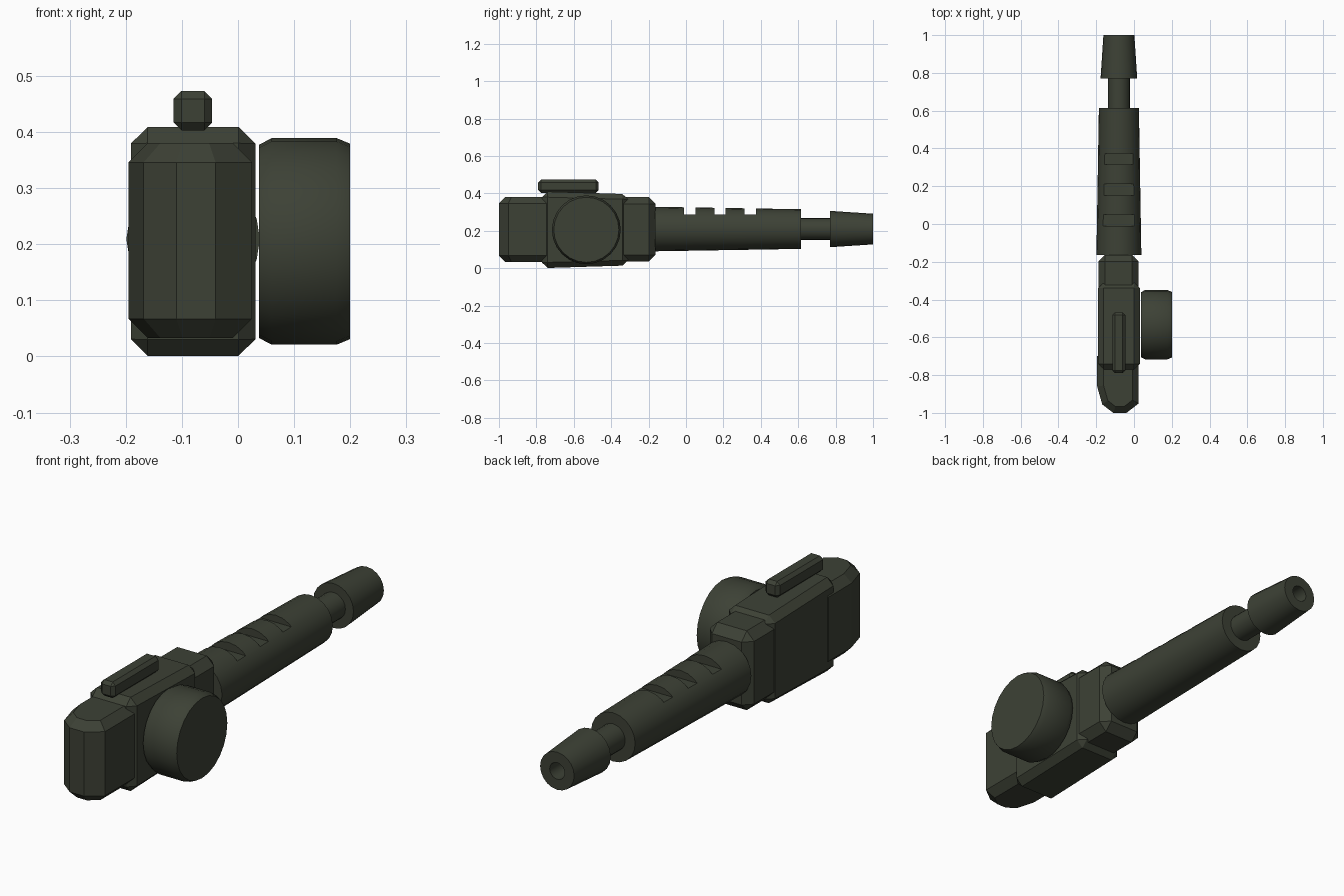
import bpy, bmesh, math
from mathutils import Vector

if "Cube" in bpy.data.objects:
    bpy.data.objects.remove(bpy.data.objects["Cube"], do_unlink=True)

olive = bpy.data.materials.new("dark olive")
olive.use_nodes = True
COLOUR = (0.046, 0.053, 0.036, 1)
olive.diffuse_color = COLOUR
bsdf = next(n for n in olive.node_tree.nodes if n.type == 'BSDF_PRINCIPLED')
bsdf.inputs["Base Color"].default_value = COLOUR
bsdf.inputs["Roughness"].default_value = 0.8


def finish(name, bm, smooth=False):
    bmesh.ops.recalc_face_normals(bm, faces=bm.faces)
    mesh = bpy.data.meshes.new(name)
    bm.to_mesh(mesh)
    bm.free()
    mesh.materials.append(olive)
    obj = bpy.data.objects.new(name, mesh)
    bpy.context.collection.objects.link(obj)
    if smooth:
        smooth_object(obj)
    return obj


def smooth_object(obj):
    bpy.ops.object.select_all(action='DESELECT')
    obj.select_set(True)
    bpy.context.view_layer.objects.active = obj
    bpy.ops.object.shade_smooth_by_angle(angle=math.radians(30))


def block(name, xs, ys, zs, chamfer=0.0):
    """Box between limits with every edge chamfered."""
    bm = bmesh.new()
    bmesh.ops.create_cube(bm, size=1)
    for v in bm.verts:
        v.co = Vector([(a + b) / 2 + c * (b - a) for c, (a, b) in zip(v.co, (xs, ys, zs))])
    if chamfer:
        bmesh.ops.bevel(bm, geom=bm.edges[:], offset=chamfer, segments=1,
                        affect='EDGES', clamp_overlap=True)
    return finish(name, bm)


def turned(name, profile, place, sides):
    """Solid of revolution from (radius, position) pairs; ends are capped."""
    bm = bmesh.new()
    rings = []
    for r, t in profile:
        angles = [math.tau * i / sides for i in range(sides)]
        rings.append([bm.verts.new(place(r * math.cos(a), r * math.sin(a), t)) for a in angles])
    for low, high in zip(rings, rings[1:]):
        for i in range(sides):
            j = (i + 1) % sides
            bm.faces.new((low[i], low[j], high[j], high[i]))
    bm.faces.new(rings[0])
    bm.faces.new(rings[-1])
    return finish(name, bm, True)


# Front housing: rounded plan, extruded, with chamfered top and bottom rims
plan = [(0.025, -0.70), (0.025, -0.95), (-0.04, -1.0), (-0.11, -1.0),
        (-0.168, -0.955), (-0.195, -0.86), (-0.195, -0.70)]
bm = bmesh.new()
base = bm.faces.new([bm.verts.new((x, y, 0.033)) for x, y in plan])
top = bmesh.ops.extrude_face_region(bm, geom=[base])["geom"]
bmesh.ops.translate(bm, vec=(0, 0, 0.347), verts=[g for g in top if isinstance(g, bmesh.types.BMVert)])
rims = [e for e in bm.edges if abs(e.verts[0].co.z - e.verts[1].co.z) < 0.01]
bmesh.ops.bevel(bm, geom=rims, offset=0.034, segments=1, affect='EDGES')
finish("front_housing", bm)

# Middle housing, slightly shallower towards the back
middle = block("middle_housing", (-0.191, 0.031), (-0.77, -0.31), (0.0, 0.41), 0.03)
for v in middle.data.vertices:
    shrink = 1 - 0.07 * (v.co.y + 0.77) / 0.46
    v.co.z = 0.205 + (v.co.z - 0.205) * shrink

# Rear housing that holds the barrel
block("rear_housing", (-0.189, 0.025), (-0.37, -0.163), (0.035, 0.38), 0.036)

# Top rail
block("top_rail", (-0.115, -0.046), (-0.79, -0.468), (0.403, 0.473), 0.014)


# Barrel, neck and muzzle along the y axis
def along_y(a, b, t):
    return (a - 0.08, t, b + 0.209)


barrel = turned("barrel", [(0.119, -0.165), (0.106, 0.615)], along_y, 20)
turned("muzzle_neck", [(0.058, 0.60), (0.058, 0.79)], along_y, 20)
turned("muzzle", [(0.097, 0.77), (0.082, 1.0), (0.036, 1.0), (0.036, 0.88)], along_y, 20)

# Three flat slots across the barrel top
for start in (-0.01, 0.152, 0.314):
    cutter = block("slot_cutter", (-0.3, 0.15), (start, start + 0.06), (0.288, 0.45))
    cutter.hide_render = True
    mod = barrel.modifiers.new("slot", 'BOOLEAN')
    mod.operation = 'DIFFERENCE'
    mod.solver = 'EXACT'
    mod.object = cutter
    bpy.context.view_layer.objects.active = barrel
    # Slot modifiers go before the smoothing step
    barrel.modifiers.move(len(barrel.modifiers) - 1, 0)
    bpy.ops.object.modifier_apply(modifier=mod.name)
    bpy.data.objects.remove(cutter, do_unlink=True)
smooth_object(barrel)

# Side drum with softened rims
turned("side_drum", [(0.172, 0.037), (0.184, 0.06), (0.184, 0.176), (0.174, 0.2)],
       lambda a, b, t: (t, a - 0.533, b + 0.205), 24)
